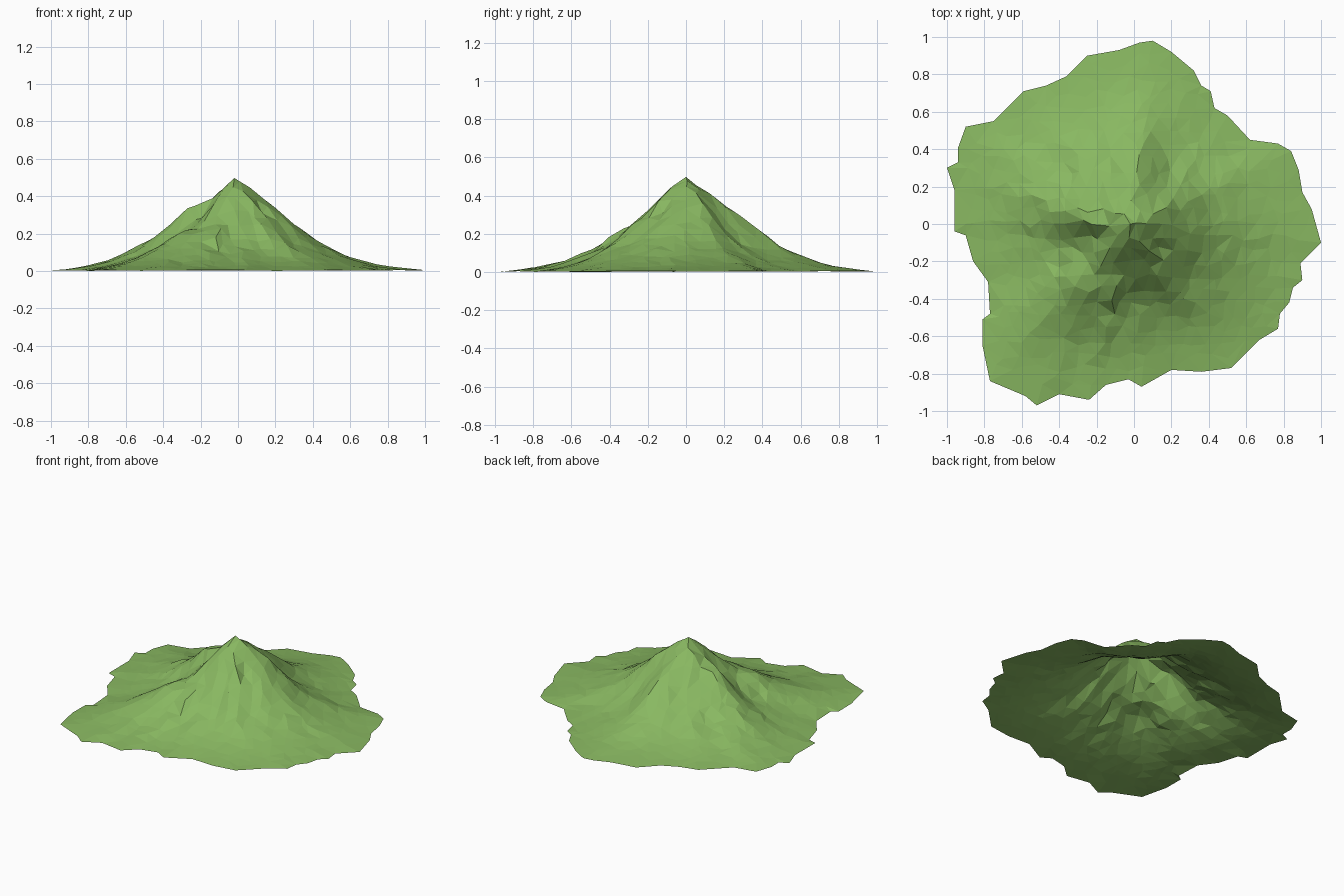
import bpy, bmesh, math, random
from mathutils import Vector, noise
from mathutils.geometry import delaunay_2d_cdt

random.seed(4)
cube = bpy.data.objects.get("Cube")
if cube:
    bpy.data.objects.remove(cube, do_unlink=True)

# Ragged shoreline: right half, then left half, counterclockwise
EAST = [(1, -.1), (.95, .08), (.9, .17), (.88, .29), (.84, .39), (.77, .43),
        (.62, .45), (.5, .58), (.43, .62), (.41, .71), (.36, .74), (.32, .82),
        (.2, .92), (.1, .98), (.03, .97)]
WEST = [(-.08, .93), (-.25, .9), (-.36, .79), (-.47, .74), (-.59, .71),
        (-.75, .55), (-.9, .52), (-.94, .41), (-.94, .33), (-1, .3),
        (-.96, .18), (-.96, -.04), (-.9, -.06), (-.86, -.2), (-.78, -.31),
        (-.77, -.48), (-.81, -.51), (-.81, -.65), (-.77, -.84)]
SOUTH = [(-.58, -.92), (-.52, -.97), (-.4, -.91), (-.24, -.94), (-.15, -.86),
         (-.03, -.83), (.04, -.87), (.2, -.78), (.36, -.79), (.52, -.77),
         (.67, -.62), (.77, -.56), (.78, -.48), (.83, -.42), (.85, -.34),
         (.9, -.3), (.89, -.21), (.94, -.16)]
outline = [Vector(p) for p in EAST + WEST + SOUTH]
segments = list(zip(outline, outline[1:] + outline[:1]))
APEX = Vector((-.02, 0))

# Height from summit to shore, in equal steps
SLOPE = [.5, .435, .35, .272, .2, .135, .092, .058, .034, .018, .006]


def cross(a, b):
    return a.x * b.y - a.y * b.x


def shore_distance(direction):
    """Distance from the summit to the shore along a direction."""
    best = 0
    for a, b in segments:
        d = b - a
        k = cross(direction, d)
        if abs(k) < 1e-9:
            continue
        dist = cross(a - APEX, d) / k
        along = cross(a - APEX, direction) / k
        if -1e-5 <= along <= 1 + 1e-5:
            best = max(best, dist)
    return best


def height(p):
    offset = p - APEX
    r = offset.length
    if r < .001:
        return SLOPE[0]
    way = offset / r
    t = min(r / max(shore_distance(way), r), 1)
    step = min(int(t * 10), 9)
    f = t * 10 - step
    z = SLOPE[step] * (1 - f) + SLOPE[step + 1] * f
    if t > .999:
        return z + .005 * noise.noise((p.x * 3, p.y * 3, 0))
    # Radial ridges and gullies, then small facets
    bell = min(1, t * 5) * (1 - t) ** 1.5
    z += .07 * bell * noise.noise((way.x * 2.5, way.y * 2.5, r * 2))
    z += .035 * bell * noise.noise((p.x * 9, p.y * 9, 5))
    # Hollow below the western ridge
    z -= .06 * math.exp(-(p - Vector((-.2, -.2))).length_squared / .015)
    z += .025 * math.exp(-(p - Vector((-.26, .0))).length_squared / .01)
    return max(z, .004)


def shore_gap(p):
    gaps = []
    for a, b in segments:
        d = b - a
        k = max(0, min(1, (p - a).dot(d) / d.length_squared))
        gaps.append((a + d * k - p).length)
    return min(gaps)


# Irregular scatter of ground points inside the shoreline
points = outline + [APEX, APEX + Vector((.03, .005))]
STEP = .07
COUNT = 15
for i in range(-COUNT, COUNT + 1):
    for j in range(-COUNT, COUNT + 1):
        p = Vector((i + .5 * (j % 2) + random.uniform(-.32, .32),
                    j + random.uniform(-.32, .32))) * STEP
        if shore_gap(p) > .04 and (p - APEX).length > .05:
            points.append(p)
verts, _, faces, *_ = delaunay_2d_cdt(points, [], [list(range(len(outline)))], 1, 1e-5)

bm = bmesh.new()
ground = [bm.verts.new((p.x, p.y, height(p))) for p in verts]
for face in faces:
    bm.faces.new([ground[i] for i in face])
bmesh.ops.delete(bm, geom=[v for v in bm.verts if not v.link_faces], context='VERTS')
lowest = min(v.co.z for v in bm.verts)
bmesh.ops.translate(bm, verts=bm.verts, vec=(0, 0, -lowest))
for face in bm.faces:
    face.normal_update()
    if face.normal.z < 0:
        face.normal_flip()
mesh = bpy.data.meshes.new("mountain")
bm.to_mesh(mesh)
bm.free()

# Grass colour
grass = bpy.data.materials.new("grass green")
grass.use_nodes = True
colour = (.25, .48, .12, 1)
grass.diffuse_color = colour
grass.node_tree.nodes["Principled BSDF"].inputs["Base Color"].default_value = colour
mesh.materials.append(grass)
mountain = bpy.data.objects.new("mountain", mesh)
bpy.context.collection.objects.link(mountain)
